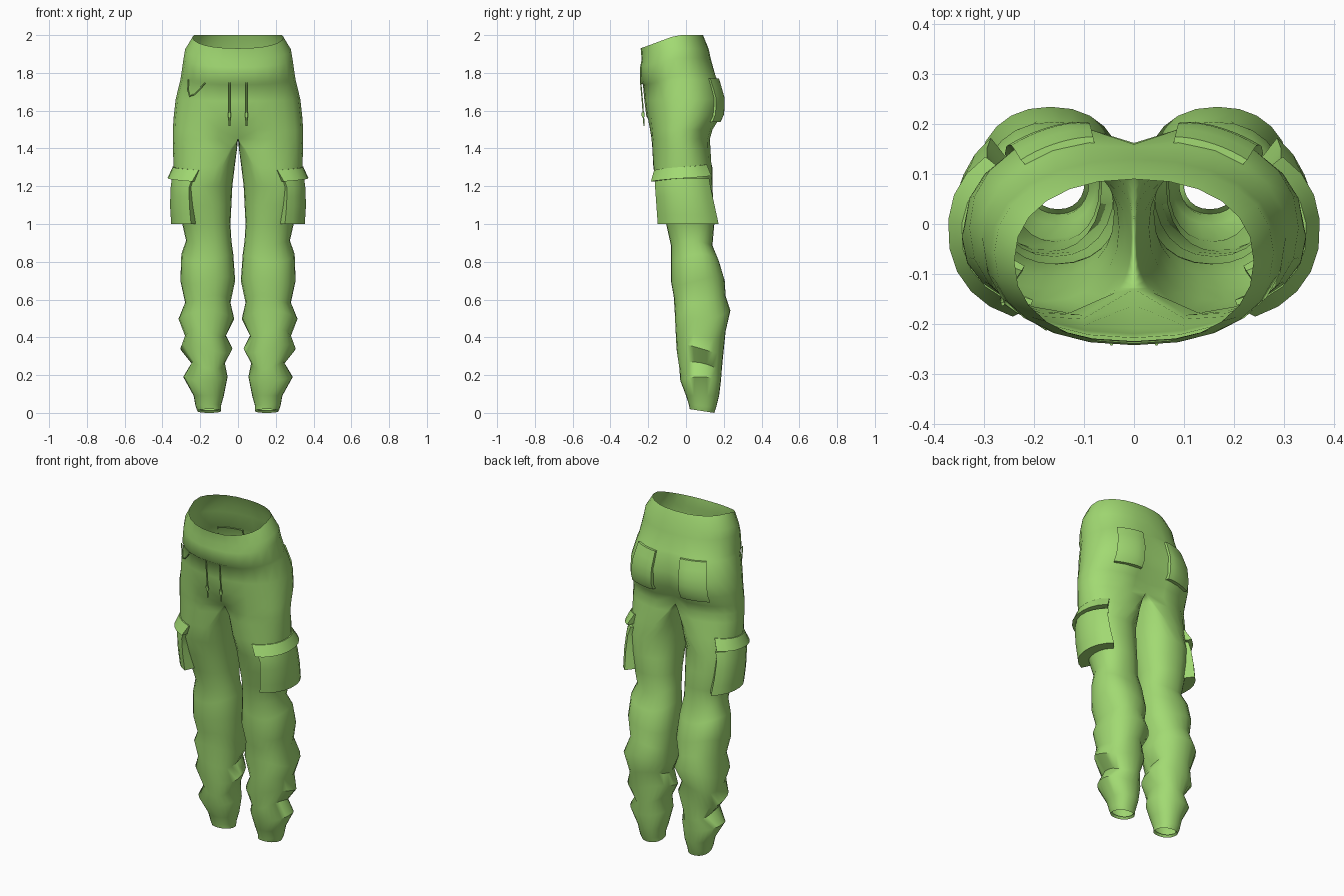
import bpy
import bmesh
from math import sin, cos, radians, exp

cube = bpy.data.objects.get("Cube")
if cube:
    bpy.data.objects.remove(cube, do_unlink=True)

fabric = bpy.data.materials.new("green fabric")
fabric.use_nodes = True
GREEN = (0.36, 0.70, 0.17, 1)
fabric.diffuse_color = GREEN
fabric.node_tree.nodes["Principled BSDF"].inputs["Base Color"].default_value = GREEN

# Cross-sections of one leg and half the hips: height, inner x, outer x, front y, back y
ROWS = [
    (0, .09, .215, .02, .15),
    (.03, .09, .225, .015, .16),
    (.09, .075, .235, 0, .175),
    (.18, .055, .29, -.03, .185),
    (.25, .07, .245, -.035, .19),
    (.34, .03, .305, -.05, .2),
    (.42, .065, .28, -.055, .21),
    (.52, .02, .315, -.06, .235),
    (.6, .04, .28, -.065, .21),
    (.7, .015, .305, -.08, .205),
    (.82, .025, .3, -.08, .175),
    (.9, .035, .275, -.08, .14),
    (1, .04, .295, -.105, .15),
    (1.1, .035, .32, -.13, .145),
    (1.2, .03, .335, -.155, .14),
    (1.3, .018, .34, -.175, .14),
    (1.4, .005, .345, -.185, .135),
    (1.45, 0, .345, -.195, .135),
    (1.5, 0, .345, -.2, .15),
    (1.57, 0, .34, -.21, .195),
    (1.65, 0, .33, -.22, .205),
    (1.735, 0, .305, -.228, .175),
    (1.75, 0, .302, -.243, .165),
    (1.83, 0, .288, -.243, .13),
    (1.87, 0, .28, -.235, .12),
    (1.93, 0, .24, -.24, .09),
]
SIDES = 24


def clamp(v):
    return max(0.0, min(1.0, v))


def power(v, p=0.9):
    return abs(v) ** p * (1 if v >= 0 else -1)


def section(z):
    """Cross-section values at any height."""
    for a, b in zip(ROWS, ROWS[1:]):
        if z <= b[0]:
            f = (z - a[0]) / (b[0] - a[0])
            return [p + (q - p) * f for p, q in zip(a, b)]
    return ROWS[-1]


def surface(deg, z, out=0.0):
    """Point on the cloth; -90 is front, 0 outer side, 90 back."""
    z, inner, outer, front, back = section(z)
    t = radians(deg)
    c, s = cos(t), sin(t)
    yc, ry = (front + back) / 2, (back - front) / 2
    y = yc + ry * power(s)
    # Round leg blends into half a hip with a flat centre plane
    leg = (inner + outer) / 2 + (outer - inner) / 2 * power(c)
    hip = inner + (outer - inner) * power(max(c, 0)) if c > 1e-6 else inner
    h = clamp((z - 1.2) / 0.25)
    x = leg + (hip - leg) * h
    # Crotch hollow in front, seat cleft behind
    if s < 0:
        pull = 0.5 * clamp((1.56 - z) / 0.14)
    else:
        pull = 0.2 * clamp((1.78 - z) / 0.12)
    y += (yc - y) * pull * h * exp(-(x / 0.07) ** 2)
    # Slanted wrinkles, sloping waist and cuff
    height = z + 0.022 * sin(2 * t + 9 * z) * clamp((z - .1) * 6) * clamp((1 - z) * 6)
    height += 0.07 * clamp((z - 1.6) / 0.33) * clamp((y + 0.24) / 0.19)
    height += 0.02 * clamp((0.15 - y) / 0.13) * clamp(1 - z / 0.1)
    return (x + out * c, y + out * s, height)


def finish(obj, mirror=False, angle=50):
    obj.data.materials.append(fabric)
    if mirror:
        mod = obj.modifiers.new("Mirror", "MIRROR")
        mod.merge_threshold = 0.0005
    bpy.ops.object.select_all(action="DESELECT")
    obj.select_set(True)
    bpy.context.view_layer.objects.active = obj
    if obj.type == "MESH":
        bpy.ops.object.shade_smooth_by_angle(angle=radians(angle))


def sheet(name, grid, closed=False, angle=50):
    """Skin a grid of points, mirrored to both sides."""
    bm = bmesh.new()
    rows = [[bm.verts.new(p) for p in row] for row in grid]
    for a, b in zip(rows, rows[1:]):
        n = len(a)
        for j in range(n if closed else n - 1):
            k = (j + 1) % n
            quad = (a[j], a[k], b[k], b[j])
            # Leave the centre plane of the hips open
            if any(abs(v.co.x) > 1e-5 for v in quad):
                bm.faces.new(quad)
    mesh = bpy.data.meshes.new(name)
    bm.to_mesh(mesh)
    bm.free()
    obj = bpy.data.objects.new(name, mesh)
    bpy.context.collection.objects.link(obj)
    finish(obj, True, angle)


def patch(name, d0, d1, z0, z1, low, high, slope=0.0, cols=8, rows=5):
    """Raised cloth panel with turned-in edges."""
    grid = []
    for i in range(-1, rows + 2):
        v = clamp(i / rows)
        line = []
        for j in range(-1, cols + 2):
            u = clamp(j / cols)
            rim = i in (-1, rows + 1) or j in (-1, cols + 1)
            out = -0.012 if rim else low + (high - low) * v
            line.append(surface(d0 + (d1 - d0) * u, z0 + (z1 - z0) * v + slope * u, out))
        grid.append(line)
    sheet(name, grid, angle=40)


def tube(name, points, radius):
    curve = bpy.data.curves.new(name, "CURVE")
    curve.dimensions = "3D"
    curve.bevel_depth = radius
    curve.bevel_resolution = 1
    curve.use_fill_caps = True
    line = curve.splines.new("POLY")
    line.points.add(len(points) - 1)
    for p, co in zip(line.points, points):
        p.co = (*co, 1)
    obj = bpy.data.objects.new(name, curve)
    bpy.context.collection.objects.link(obj)
    finish(obj)


# Trousers, with a turned-in hem at each cuff
angles = [-90 + 360 * j / SIDES for j in range(SIDES)]
body = [[surface(a, row[0]) for a in angles] for row in ROWS]
hem = [[(x + (0.152 - x) * 0.15, y + (0.085 - y) * 0.15, z + 0.012) for x, y, z in body[0]]]
sheet("trousers", hem + body, closed=True)

# Cargo pockets and their flaps
patch("cargo_pocket", -66, 52, 1.0, 1.24, 0.06, 0.015)
patch("cargo_flap", -70, 50, 1.225, 1.285, 0.036, 0.006, slope=0.03, rows=2)

# Seat pockets
patch("seat_pocket", 46, 77, 1.54, 1.74, 0.018, 0.012)

# Drawstrings with end beads
for side, x in (("left", 0.045), ("right", -0.045)):
    tube(side + "_drawstring", [(x, -.24, 1.75), (x, -.23, 1.64), (x, -.222, 1.52)], 0.004)
    tube(side + "_bead", [(x, -.228, 1.59), (x, -.226, 1.565)], 0.009)

# Hanging cord on the right hip
cord = [(-33, 1.75), (-36, 1.70), (-41, 1.67), (-47, 1.68), (-53, 1.71), (-58, 1.74)]
points = [surface(a, z, 0.006) for a, z in cord]
tube("hip_cord", [(-x, y, z) for x, y, z in points], 0.004)
